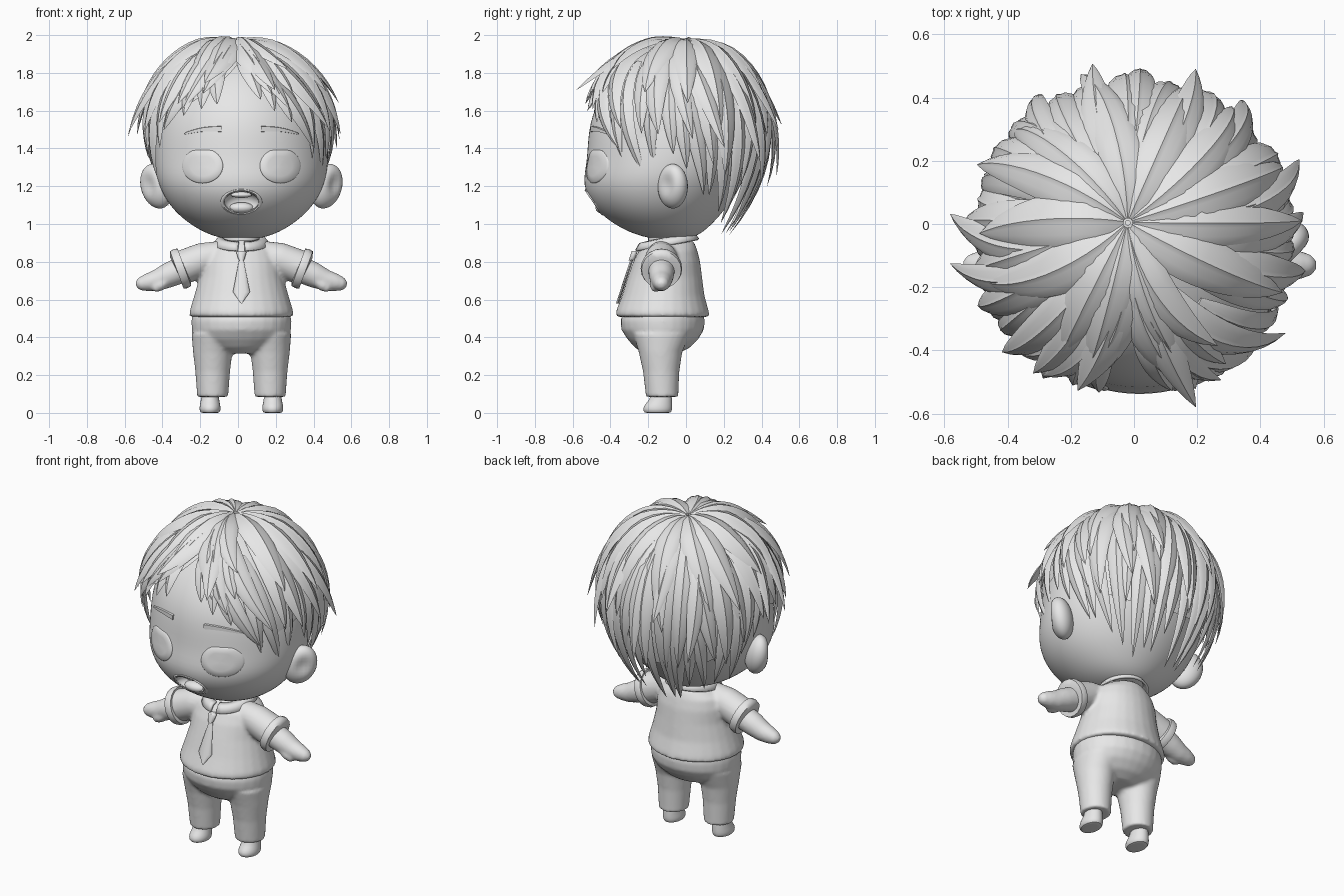
import bpy, bmesh, math, random
from math import sin, cos, pi, radians
from mathutils import Vector
from mathutils.bvhtree import BVHTree

random.seed(7)
if "Cube" in bpy.data.objects:
    bpy.data.objects.remove(bpy.data.objects["Cube"])

grey = bpy.data.materials.new("plain_grey")
grey.use_nodes = True
grey.diffuse_color = (0.8, 0.8, 0.8, 1)
grey.node_tree.nodes["Principled BSDF"].inputs["Base Color"].default_value = (0.8, 0.8, 0.8, 1)


def finish(bm, name, mirror=False, sub=0, voxel=0, angle=60, shift=.018):
    """Turn a bmesh into a smooth object with its modifiers."""
    bmesh.ops.recalc_face_normals(bm, faces=bm.faces)
    me = bpy.data.meshes.new(name)
    bm.to_mesh(me)
    bm.free()
    ob = bpy.data.objects.new(name, me)
    ob.location.x = shift
    bpy.context.collection.objects.link(ob)
    me.materials.append(grey)
    bpy.ops.object.select_all(action='DESELECT')
    ob.select_set(True)
    bpy.context.view_layer.objects.active = ob
    bpy.ops.object.shade_smooth_by_angle(angle=radians(angle))
    if mirror:
        m = ob.modifiers.new("mirror", 'MIRROR')
        m.use_mirror_merge = False
    if voxel:
        m = ob.modifiers.new("fuse", 'REMESH')
        m.mode = 'VOXEL'
        m.voxel_size = voxel
        m.use_smooth_shade = True
        m = ob.modifiers.new("soften", 'SMOOTH')
        m.iterations = 5
    if sub:
        m = ob.modifiers.new("round", 'SUBSURF')
        m.levels = m.render_levels = sub
    return ob


def build(name, shells, caps=True, **kw):
    """Skin each shell, a list of rings with equal point counts."""
    bm = bmesh.new()
    for rings in shells:
        vs = [[bm.verts.new(p) for p in ring] for ring in rings]
        n = len(vs[0])
        for a, b in zip(vs, vs[1:]):
            for i in range(n):
                j = (i + 1) % n
                bm.faces.new((a[i], a[j], b[j], b[i]))
        if caps:
            bm.faces.new(vs[0])
            bm.faces.new(vs[-1])
    return finish(bm, name, **kw)


def loft(rows, cx=0, n=28):
    """Level oval rings from rows of height, half width, front y, back y."""
    return [[(cx + rx * sin(2 * pi * i / n),
              (yf + yb) / 2 + (yf - yb) / 2 * cos(2 * pi * i / n), z)
             for i in range(n)] for z, rx, yf, yb in rows]


def tube(rows, y=-0.13, n=20):
    """Round rings along a path in the xz plane, rows of x, z, radius."""
    out = []
    for k, (x, z, r) in enumerate(rows):
        a, b = rows[max(k - 1, 0)], rows[min(k + 1, len(rows) - 1)]
        d = Vector((b[0] - a[0], 0, b[1] - a[1])).normalized()
        side = Vector((-d.z, 0, d.x))
        out.append([Vector((x, y, z)) + r * (side * cos(2 * pi * i / n) + Vector((0, sin(2 * pi * i / n), 0)))
                    for i in range(n)])
    return out


def ball(name, loc, size, mirror=False, dent=None, lean=(0, 0)):
    bm = bmesh.new()
    bmesh.ops.create_uvsphere(bm, u_segments=28, v_segments=18, radius=1)
    for v in bm.verts:
        if dent:
            v.co -= 0.4 * dent * math.exp(-5 * (v.co - dent).length_squared)
        v.co.x += lean[0] * v.co.y + lean[1] * v.co.z
        v.co = Vector(loc) + v.co * Vector(size)
    return finish(bm, name, mirror=mirror)


# Head
head = build("head", [loft([
    (.922, .05, -.14, -.02), (.925, .11, -.20, .03), (.955, .20, -.30, .09),
    (1.01, .29, -.40, .15), (1.09, .38, -.495, .22), (1.21, .447, -.555, .30),
    (1.33, .465, -.525, .35), (1.5, .46, -.522, .385), (1.65, .42, -.475, .36),
    (1.8, .31, -.36, .25), (1.9, .14, -.2, .1)])], sub=2)
tree = BVHTree.FromObject(head, bpy.context.evaluated_depsgraph_get())


def face_y(x, z):
    hit = tree.ray_cast(Vector((x, -2, z)), Vector((0, 1, 0)))[0]
    return hit.y if hit else -0.4


def patch(cx, cz, w, h, steps, top=1, n=36):
    """Nested oval outlines laid on the face; steps are scale, depth."""
    rings = []
    for s, dy in steps:
        pts = [(cx + s * w * cos(2 * pi * i / n), cz + s * h * min(top, sin(2 * pi * i / n)))
               for i in range(n)]
        rings.append([(x, face_y(x, z) + dy, z) for x, z in pts])
    return rings


# Eyes, brows and mouth
build("eyes", [patch(.206, 1.308, .108, .092,
      [(1.03, .012), (1, -.002), (.95, -.007), (.6, -.009), (.1, -.009)], top=.9)], mirror=True)
brow = []
for k in range(13):
    s = k / 12
    x, z, h = .105 + .2 * s, 1.502 + .01 * sin(pi * s) - .025 * s, .004 + .013 * (1 - s) ** .6
    y = face_y(x, z)
    brow.append([(x, y + .01, z + h), (x, y - .009, z + h * .8), (x, y - .009, z - h * .8), (x, y + .01, z - h)])
build("eyebrows", [brow], mirror=True)
build("lips", [patch(0, 1.115, .105, .066,
      [(1.1, .01), (1.04, -.004), (.95, -.007), (.86, .002), (.82, .05)])], caps=False)
mouth_y = face_y(0, 1.115)
cutter = ball("mouth_cutter", (0, mouth_y, 1.115), (.092, .075, .058))
cutter.hide_render = True
cutter.hide_set(True)
cut = head.modifiers.new("mouth", 'BOOLEAN')
cut.operation = 'DIFFERENCE'
cut.object = cutter
ball("tongue", (0, mouth_y + .06, 1.085), (.066, .04, .03))
ball("upper_teeth", (0, mouth_y + .025, 1.154), (.055, .025, .016))

# Ears, angled outward toward the back
ball("ears", (.45, -.07, 1.2), (.08, .08, .118), mirror=True, dent=Vector((.8, -.5, .1)), lean=(.35, .22))

# Neck, shirt and collar
build("neck", [loft([(.84, .1, -.2, 0), (.97, .1, -.2, 0)])])
build("shirt", [loft([
    (.508, .276, -.372, .125), (.54, .274, -.37, .12), (.62, .25, -.34, .098), (.72, .222, -.308, .085),
    (.80, .213, -.28, .075), (.86, .19, -.25, .06), (.90, .13, -.215, .045), (.915, .1, -.2, .03)]),
    tube([(.08, .845, .07), (.2, .815, .088), (.325, .765, .092)])], mirror=True, voxel=.011)
build("sleeve_cuffs", [tube([(.3, .772, .075), (.302, .771, .105), (.322, .764, .11),
                             (.342, .757, .105), (.344, .756, .075)])], mirror=True)
bm = bmesh.new()
rows = []
for k in range(33):
    a = .13 + (2 * pi - .26) * k / 32
    c = cos(a)
    inner = bm.verts.new((.1 * sin(a), -.1 - .115 * c, .925 - .025 * c))
    mid = bm.verts.new((.125 * sin(a), -.1 - .145 * c, .918 - .025 * c))
    outer = bm.verts.new((.148 * sin(a), -.1 - .165 * c, .888 - .03 * c))
    rows.append((inner, mid, outer))
for a, b in zip(rows, rows[1:]):
    for i in range(2):
        bm.faces.new((a[i], a[i + 1], b[i + 1], b[i]))
collar = finish(bm, "collar")
m = collar.modifiers.new("thickness", 'SOLIDIFY')
m.thickness = .014
m.offset = 0


# Tie
def tie_part(rows, depth):
    return loft([(z, w, -.287 - (.81 - z) * .33 - depth, -.287 - (.81 - z) * .33 + depth)
                 for z, w in rows], n=12)


build("tie", [tie_part([(.858, .02), (.85, .027), (.815, .017), (.808, .012)], .016),
              tie_part([(.812, .012), (.64, .045), (.58, .003)], .008)])

# Arms and hands
build("arms", [tube([(.25, .785, .07), (.32, .757, .071), (.39, .727, .066), (.45, .701, .056),
                     (.5, .69, .047), (.54, .682, .034), (.558, .68, .016)]),
               tube([(.4, .7, .03), (.43, .677, .032), (.46, .66, .025), (.472, .652, .01)], y=-.16)],
      mirror=True, voxel=.009)

# Trousers and feet
build("trousers", [
    loft([(.315, .1, -.22, -.04), (.345, .18, -.27, .02), (.39, .242, -.31, .065), (.44, .263, -.342, .095),
          (.49, .265, -.348, .1), (.53, .258, -.33, .09)]),
    loft([(.085, .083, -.212, -.04), (.11, .084, -.215, -.04), (.22, .092, -.228, -.035),
          (.32, .104, -.25, -.02), (.42, .112, -.28, .02)], cx=.152)], mirror=True, voxel=.011)
build("feet", [loft([(0, .03, -.2, -.1), (0, .052, -.222, -.078), (.02, .058, -.23, -.072),
                     (.045, .054, -.22, -.072), (.07, .048, -.19, -.074), (.12, .045, -.185, -.075)],
                    cx=.166, n=20)], mirror=True, sub=1)

# Hair: a cap and layers of leaf-shaped locks
hairline = [(0, .54), (13, .74), (25, .86), (45, 1.02), (65, 1.24), (90, 1.13), (110, 1.42), (135, 1.58), (180, 1.62)]


def reach(a):
    d = abs(math.degrees(math.atan2(sin(a), cos(a))))
    for (a0, u0), (a1, u1) in zip(hairline, hairline[1:]):
        if d <= a1:
            return u0 + (u1 - u0) * (d - a0) / (a1 - a0)
    return hairline[-1][1]


def scalp(a, u, lift=0):
    """Point on the hair volume; u runs from the crown downward."""
    t = u * pi / 2
    h, z = (sin(t), .48 * cos(t)) if u < 1 else (1 - .85 * (u - 1) ** 2, -.75 * (u - 1))
    ry = .525 if cos(a) > 0 else .465
    off = 1 - min(h, 1) if u < 1 else 0
    h *= 1 + lift
    return Vector((.485 * h * sin(a) - .02 * off, -.04 - ry * h * cos(a) + .045 * off,
                   1.48 + z + max(z, 0) * lift))


def lock(a, u0, u1, width, lift, flare, curl):
    """One lock ending at angle a, as a tapered strip with a ridge."""
    path = []
    for k in range(13):
        s = k / 12
        path.append(scalp(a - curl * (1 - s) ** 1.5 + .25 * curl * s ** 4, u0 + (u1 - u0) * s,
                          lift * min(1, 3 * s) + .02 * sin(pi * s) + flare * s ** 3))
    rings = []
    for k, p in enumerate(path):
        s = k / 12
        d = (path[min(k + 1, 12)] - path[max(k - 1, 0)]).normalized()
        n = p - Vector((0, -.04, min(1.48, p.z)))
        side = d.cross(n).normalized()
        n = side.cross(d).normalized()
        w = width * 1.7 * (s + .03) ** .5 * (1 - s) ** .85 + .001
        rings.append([p + side * w * x + n * w * y for x, y in
                      [(-1, -.15), (-.6, .18), (-.2, .24), (0, .36), (.2, .24), (.6, .18), (1, -.15), (0, -.2)]])
    return rings


cap = [[scalp(2 * pi * i / 72, .01 + (reach(2 * pi * i / 72) * .84 - .01) * k / 14, -.012) for i in range(72)]
       for k in range(15)]
build("hair_cap", [cap], caps=False, shift=0)

layers = [("hair_under_locks", 36, .42, 1.02, .072, .0, .04),
          ("hair_middle_locks", 25, .2, .84, .09, .02, .09),
          ("hair_top_locks", 14, .02, .64, .105, .04, .08)]
for name, count, start, end, width, lift, flare in layers:
    locks = []
    for k in range(count):
        a = 2 * pi * (k + .5 + random.uniform(-.25, .25)) / count
        if cos(a) > .975:
            continue
        u1 = max(reach(a) * end * random.uniform(.92, 1.06), .56)
        sweep = .5 * sin(a) * max(0, cos(a))
        locks.append(lock(a, min(start, u1 * .5), u1, width * random.uniform(.85, 1.15),
                          lift, flare * random.uniform(.3, 1.5), sweep + random.uniform(-.15, .3)))
    build(name, locks, angle=45, shift=0)

# Parted fringe sweeping from the crown to both sides
fringe = [(17, .74, .4), (26, .84, .5), (-17, .73, -.4), (-28, .83, -.5)]
build("hair_fringe", [lock(radians(a), .02, u, .095, .02, .05, c) for a, u, c in fringe], angle=45, shift=0)

# Loose flicked tips standing away from the head
flicks = [(159, .98), (-166, .95), (112, 1.1), (-93, 1.02), (-78, 1.0), (20, .74), (140, 1.2), (178, 1.3), (-145, 1.25)]
build("hair_flicks", [lock(radians(a), .3, u, .075, .03, .18, .3 * sin(radians(a))) for a, u in flicks],
      angle=45, shift=0)
